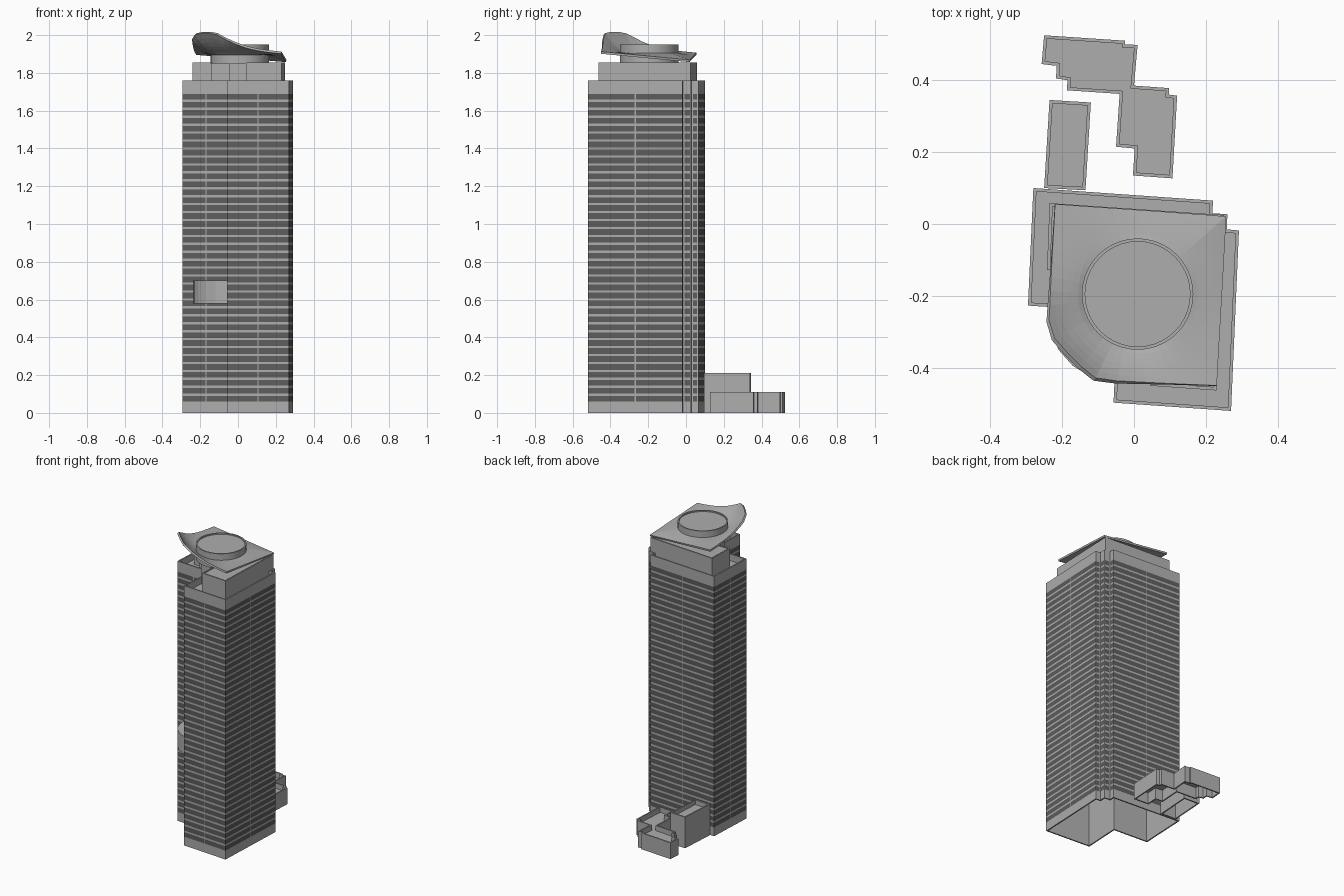
import bpy
from math import cos, sin, pi
from mathutils import Vector

cube = bpy.data.objects.get("Cube")
if cube:
    bpy.data.objects.remove(cube)


def material(name, value):
    m = bpy.data.materials.new(name)
    m.use_nodes = True
    color = (value, value, value, 1)
    m.diffuse_color = color
    m.node_tree.nodes["Principled BSDF"].inputs["Base Color"].default_value = color
    return m


LIGHT = material("pale grey concrete", 0.42)
DARK = material("dark grey glazing", 0.11)


def build(name, verts, faces, slots=None):
    mesh = bpy.data.meshes.new(name)
    mesh.from_pydata(verts, [], faces)
    mesh.materials.append(LIGHT)
    mesh.materials.append(DARK)
    if slots:
        mesh.polygons.foreach_set("material_index", slots)
    mesh.update()
    obj = bpy.data.objects.new(name, mesh)
    bpy.context.scene.collection.objects.link(obj)
    return obj


def ccw(points):
    pts = [Vector(p) for p in points]
    area = sum(a.cross(b) for a, b in zip(pts, pts[1:] + pts[:1]))
    return pts if area > 0 else pts[::-1]


def inset(pts, d):
    # mitred inward offset of a counter-clockwise outline
    out = []
    for i, p in enumerate(pts):
        a = (p - pts[i - 1]).normalized()
        b = (pts[(i + 1) % len(pts)] - p).normalized()
        na, nb = Vector((-a.y, a.x)), Vector((-b.y, b.x))
        out.append(p + (na + nb) * d / (1 + na.dot(nb)))
    return out


def walled(name, outline, levels, slab, banded=False, thick=0.009):
    # hollow walls with a parapet and a sunken roof slab
    pts = ccw(outline)
    posts = [False] * len(pts)
    if banded:
        pts, posts = split_walls(pts)
    n = len(pts)
    inner = inset(pts, thick)
    rings = [(pts, z) for z in levels]
    rings += [(inner, levels[-1]), (inner, levels[0])]
    verts = [(p.x, p.y, z) for ring, z in rings for p in ring]
    faces, slots = [], []
    for r in range(len(rings)):
        s = (r + 1) % len(rings)
        glazed = banded and r % 2 == 1 and r < len(levels) - 2
        for i in range(n):
            j = (i + 1) % n
            faces.append((r * n + i, r * n + j, s * n + j, s * n + i))
            slots.append(int(glazed and not posts[i]))
    start = len(verts)
    verts += [(p.x, p.y, slab) for p in inner]
    faces.append(tuple(range(start, start + n)))
    slots.append(0)
    return build(name, verts, faces, slots)


def split_walls(pts):
    # narrow posts: mid-wall on long walls, at both ends of short ones
    out, posts = [], []
    for a, b in zip(pts, pts[1:] + pts[:1]):
        length = (b - a).length
        w = 0.006 / length
        if length > 0.1:
            cuts = [(0, False), (0.5 - w / 2, True), (0.5 + w / 2, False)]
        else:
            cuts = [(0, True), (w, False), (1 - w, True)]
        for t, post in cuts:
            out.append(a.lerp(b, t))
            posts.append(post)
    return out, posts


# Tower shaft with floor bands
tower = [(-0.28, 0.10), (0.22, 0.065), (0.218, 0.03), (0.26, 0.027),
         (0.258, -0.015), (0.292, -0.018), (0.27, -0.52), (-0.057, -0.497),
         (-0.045, -0.243), (-0.295, -0.227)]
FLOORS = 39
BASE, TOP = 0.06, 1.70
pitch = (TOP - BASE) / FLOORS
levels = [0]
for f in range(FLOORS):
    levels += [BASE + f * pitch, BASE + (f + 0.72) * pitch]
levels += [TOP, 1.76]
walled("tower", tower, levels, 1.715, banded=True)

# Penthouse with stepped front corner
penthouse = [(-0.235, 0.058), (0.25, 0.025), (0.23, -0.463), (0.045, -0.45),
             (0.05, -0.34), (-0.045, -0.333), (-0.04, -0.225), (-0.14, -0.218),
             (-0.135, -0.135), (-0.242, -0.128)]
walled("penthouse", penthouse, [1.715, 1.855], 1.85)

# Round roof drum
CX, CY, R = 0.01, -0.195, 0.155
drum = [(CX + R * cos(2 * pi * k / 40), CY + R * sin(2 * pi * k / 40)) for k in range(40)]
drum_obj = walled("roof_drum", drum, [1.85, 1.95], 1.942)

# Rounded bay in the front corner recess
bay = [(-0.047, -0.245), (-0.235, -0.232), (-0.23, -0.30), (-0.21, -0.35),
       (-0.17, -0.395), (-0.12, -0.425), (-0.055, -0.435)]
bay_pts = ccw(bay)
m = len(bay_pts)
bay_faces = [(i, (i + 1) % m, m + (i + 1) % m, m + i) for i in range(m)]
bay_faces += [tuple(range(m - 1, -1, -1)), tuple(range(m, 2 * m))]
build("corner_bay", [(p.x, p.y, z) for z in (0.58, 0.70) for p in bay_pts], bay_faces)

# Wavy canopy around the drum, lifted at the rounded corner
edge = ccw([(-0.22, 0.055), (-0.24, -0.27), (-0.225, -0.32), (-0.19, -0.36),
            (-0.15, -0.40), (-0.11, -0.432), (-0.05, -0.44), (0.23, -0.45),
            (0.255, 0.02)])
rim = []
for a, b in zip(edge, edge[1:] + edge[:1]):
    steps = max(1, round((b - a).length / 0.04))
    rim += [a.lerp(b, k / steps) for k in range(steps)]
n, RINGS = len(rim), 6
centre = Vector((CX, CY))
verts, faces = [], []
for r in range(RINGS + 1):
    s = r / RINGS
    for p in rim:
        q = (centre + (p - centre).normalized() * (R - 0.003)).lerp(p, s)
        u, v = (0.255 - q.x) / 0.495, (0.03 - q.y) / 0.48
        lift = 1.862 + 0.043 * (u + v) + 0.2 * max(0, u * v) ** 3
        verts.append((q.x, q.y, 1.90 + (lift - 1.90) * s ** 0.7))
for r in range(RINGS):
    for i in range(n):
        j = (i + 1) % n
        faces.append((r * n + i, (r + 1) * n + i, (r + 1) * n + j, r * n + j))
canopy = build("wavy_canopy", verts, faces)
solid = canopy.modifiers.new("thickness", "SOLIDIFY")
solid.thickness = 0.012
solid.offset = 0

# Low buildings behind the tower
walled("rear_block", [(-0.235, 0.345), (-0.12, 0.338), (-0.135, 0.094), (-0.25, 0.10)],
       [0, 0.21], 0.18)
annex = [(-0.25, 0.525), (-0.025, 0.51), (-0.025, 0.50), (0.01, 0.498),
         (0.0, 0.385), (0.098, 0.378), (0.097, 0.36), (0.12, 0.357),
         (0.107, 0.127), (-0.003, 0.135), (0.002, 0.21), (-0.05, 0.215),
         (-0.04, 0.362), (-0.187, 0.372), (-0.185, 0.40), (-0.217, 0.405),
         (-0.215, 0.44), (-0.257, 0.445)]
walled("rear_annex", annex, [0, 0.11], 0.075)

# Smooth the drum only
bpy.ops.object.select_all(action="DESELECT")
drum_obj.select_set(True)
bpy.context.view_layer.objects.active = drum_obj
bpy.ops.object.shade_smooth_by_angle()
